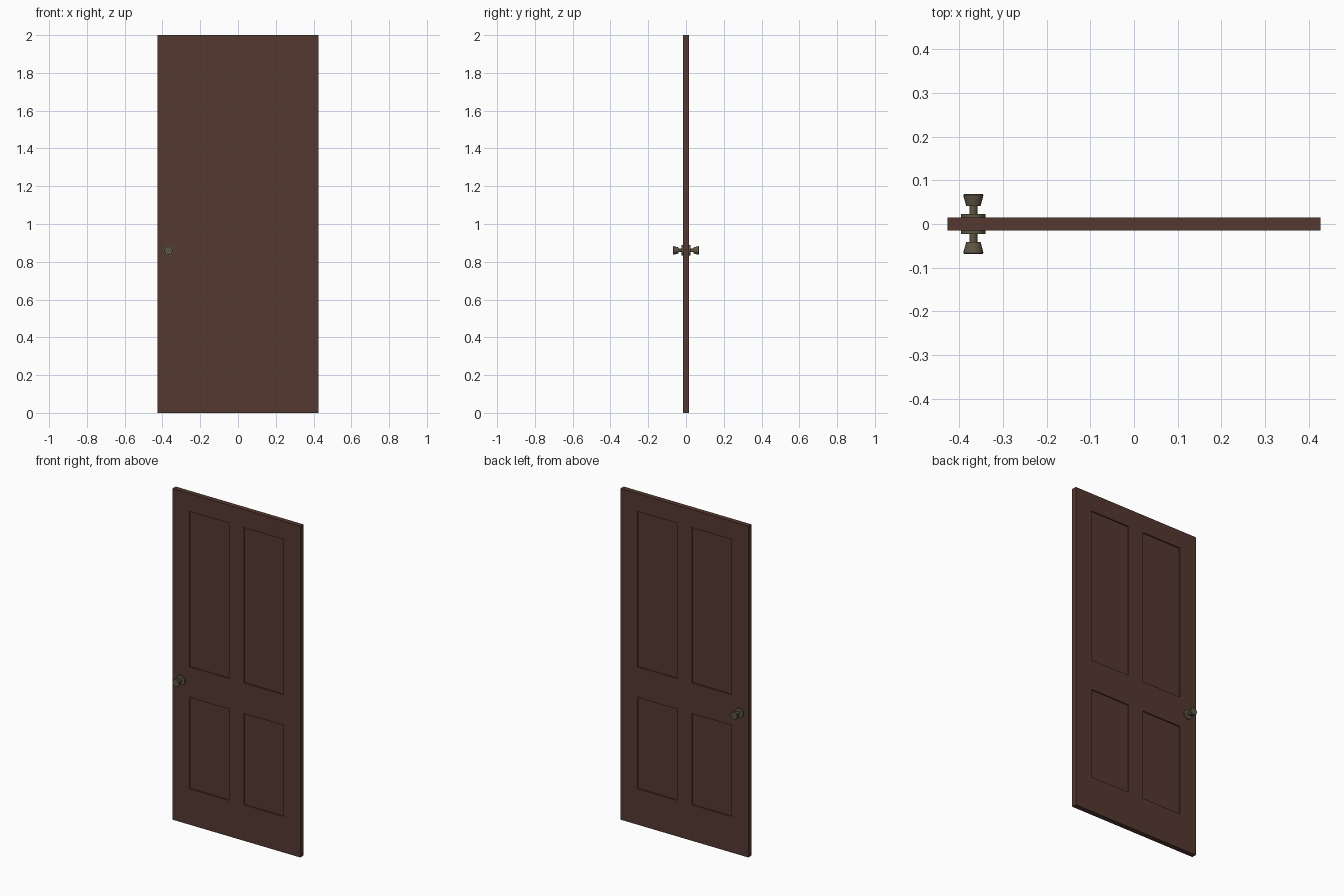
import bpy, bmesh, math

if "Cube" in bpy.data.objects:
    bpy.data.objects.remove(bpy.data.objects["Cube"])


def material(name, rgb):
    lin = [((c / 255 + 0.055) / 1.055) ** 2.4 for c in rgb]
    m = bpy.data.materials.new(name)
    m.diffuse_color = (*lin, 1)
    m.use_nodes = True
    m.node_tree.nodes["Principled BSDF"].inputs["Base Color"].default_value = m.diffuse_color
    return m


wood = material("dark_brown_wood", (84, 56, 48))
brass = material("aged_brass", (95, 85, 67))


def finish(bm, name, mat):
    bmesh.ops.remove_doubles(bm, verts=bm.verts, dist=1e-5)
    bmesh.ops.recalc_face_normals(bm, faces=bm.faces)
    me = bpy.data.meshes.new(name)
    bm.to_mesh(me)
    bm.free()
    me.materials.append(mat)
    ob = bpy.data.objects.new(name, me)
    bpy.context.collection.objects.link(ob)
    return ob


# Door leaf: a grid of cells on each side, panel cells sunk into the face
XS = [-0.427, -0.315, -0.05, 0.05, 0.315, 0.427]
ZS = [0, 0.217, 0.768, 0.953, 1.891, 2.0]
HALF, DEPTH = 0.015, 0.007
bm = bmesh.new()


def quad(*pts):
    bm.faces.new([bm.verts.new(p) for p in pts])


for side in (-1, 1):
    y, yi = side * HALF, side * (HALF - DEPTH)
    for i in range(5):
        for j in range(5):
            c = [(XS[i], ZS[j]), (XS[i + 1], ZS[j]),
                 (XS[i + 1], ZS[j + 1]), (XS[i], ZS[j + 1])]
            panel = i in (1, 3) and j in (1, 3)
            quad(*[(x, yi if panel else y, z) for x, z in c])
            if panel:
                for k in range(4):
                    (a, b), (d, e) = c[k], c[(k + 1) % 4]
                    quad((a, y, b), (d, y, e), (d, yi, e), (a, yi, b))
# Outer edges of the leaf
for k in range(5):
    for x in (XS[0], XS[-1]):
        quad((x, -HALF, ZS[k]), (x, HALF, ZS[k]), (x, HALF, ZS[k + 1]), (x, -HALF, ZS[k + 1]))
    for z in (ZS[0], ZS[-1]):
        quad((XS[k], -HALF, z), (XS[k], HALF, z), (XS[k + 1], HALF, z), (XS[k + 1], -HALF, z))
finish(bm, "door_leaf", wood)

# Knobs: rose plate, neck and flared grip, turned as one profile (radius, distance)
PROFILE = [(0.028, 0.015), (0.028, 0.0225), (0.009, 0.0225), (0.009, 0.041),
           (0.0165, 0.041), (0.0185, 0.049), (0.022, 0.061), (0.023, 0.066),
           (0.0215, 0.0685)]
N = 32
for name, side in (("front_knob", -1), ("back_knob", 1)):
    bm = bmesh.new()
    rings = [[bm.verts.new((-0.368 + r * math.cos(2 * math.pi * k / N), side * d,
                            0.86 + r * math.sin(2 * math.pi * k / N))) for k in range(N)]
             for r, d in PROFILE]
    for a, b in zip(rings, rings[1:]):
        for k in range(N):
            n = (k + 1) % N
            bm.faces.new((a[k], a[n], b[n], b[k]))
    bm.faces.new(rings[-1])
    bm.faces.new(rings[0])
    ob = finish(bm, name, brass)
    bpy.ops.object.select_all(action='DESELECT')
    ob.select_set(True)
    bpy.context.view_layer.objects.active = ob
    bpy.ops.object.shade_smooth_by_angle(angle=math.radians(30))
